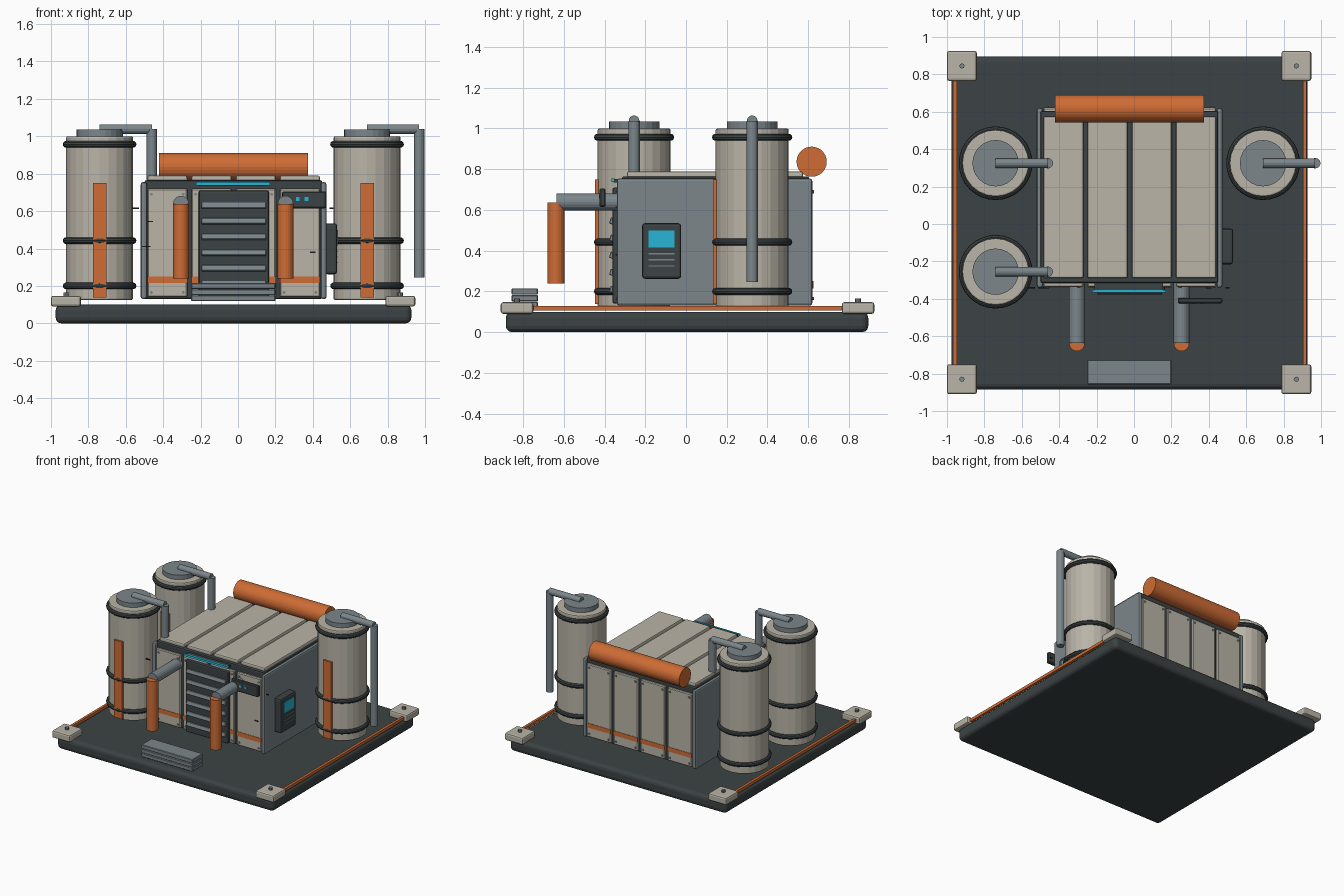
import bpy, bmesh
from mathutils import Vector, Matrix

if "Cube" in bpy.data.objects:
    bpy.data.objects.remove(bpy.data.objects["Cube"])


def material(name, rgb):
    m = bpy.data.materials.new(name)
    m.diffuse_color = (*rgb, 1)
    m.use_nodes = True
    m.node_tree.nodes["Principled BSDF"].inputs["Base Color"].default_value = m.diffuse_color
    return m


BEIGE = material("beige", (0.49, 0.46, 0.39))
DARK = material("dark", (0.045, 0.055, 0.058))
STEEL = material("steel", (0.20, 0.24, 0.26))
ORANGE = material("orange", (0.62, 0.15, 0.035))
CYAN = material("cyan", (0.02, 0.47, 0.68))
BLACK = material("black", (0.012, 0.014, 0.016))


def finish(name, bm, mat):
    me = bpy.data.meshes.new(name)
    bm.to_mesh(me)
    bm.free()
    me.materials.append(mat)
    ob = bpy.data.objects.new(name, me)
    bpy.context.collection.objects.link(ob)
    return ob


def box(name, x, y, z, mat, bevel=0.0, segs=2, tilt=0.0):
    """Box from (min, max) ranges, optionally tilted about x."""
    lo, hi = Vector((x[0], y[0], z[0])), Vector((x[1], y[1], z[1]))
    bm = bmesh.new()
    bmesh.ops.create_cube(bm, size=1)
    bmesh.ops.scale(bm, vec=hi - lo, verts=bm.verts)
    if bevel:
        bmesh.ops.bevel(bm, geom=bm.edges[:], offset=bevel, segments=segs,
                        profile=0.5, affect='EDGES')
    bmesh.ops.rotate(bm, matrix=Matrix.Rotation(tilt, 3, 'X'), verts=bm.verts)
    ob = finish(name, bm, mat)
    ob.location = (lo + hi) / 2
    return ob


def rod(name, a, b, r, mat, sides=24, bevel=0.0):
    """Cylinder between two points."""
    a, b = Vector(a), Vector(b)
    bm = bmesh.new()
    bmesh.ops.create_cone(bm, cap_ends=True, segments=sides, radius1=r, radius2=r,
                          depth=(b - a).length)
    if bevel:
        rim = [e for e in bm.edges if abs(e.verts[0].co.z - e.verts[1].co.z) < 1e-5]
        bmesh.ops.bevel(bm, geom=rim, offset=bevel, segments=2, profile=0.5, affect='EDGES')
    rot = Vector((0, 0, 1)).rotation_difference((b - a).normalized()).to_matrix()
    bmesh.ops.rotate(bm, matrix=rot, verts=bm.verts)
    ob = finish(name, bm, mat)
    ob.location = (a + b) / 2
    return ob


def ring(name, loc, major, minor, mat):
    bpy.ops.mesh.primitive_torus_add(location=loc, major_radius=major, minor_radius=minor,
                                     major_segments=32, minor_segments=10)
    ob = bpy.context.object
    ob.name = name
    ob.data.materials.append(mat)
    bpy.ops.object.shade_smooth_by_angle()


# base slab, side rails and corner pads
box("base_slab", (-0.975, 0.927), (-0.885, 0.895), (0, 0.1), DARK, 0.03, 3)
for side, x in (("left", -0.957), ("right", 0.913)):
    box(f"rail_{side}", (x - 0.01, x + 0.01), (-0.85, 0.86), (0.105, 0.128), ORANGE)
for i, cx in enumerate((-0.92, 0.868)):
    for j, cy in enumerate((-0.83, 0.845)):
        box(f"corner_pad_{i}{j}", (cx - 0.08, cx + 0.08), (cy - 0.08, cy + 0.08),
            (0.09, 0.147), BEIGE, 0.012)
        rod(f"pad_bolt_{i}{j}", (cx, cy, 0.14), (cx, cy, 0.165), 0.014, STEEL, 8)

# front step stack
for i in range(3):
    z = 0.118 + i * 0.033
    box(f"step_{i}", (-0.25, 0.2), (-0.857, -0.727), (z, z + 0.031), STEEL, 0.004, 1)

# housing core and side walls
box("housing_core", (-0.5, 0.45), (-0.315, 0.605), (0.13, 0.765), DARK, 0.01)
for side, x in (("left", (-0.52, -0.487)), ("right", (0.442, 0.473))):
    box(f"side_wall_{side}", x, (-0.34, 0.62), (0.13, 0.755), STEEL, 0.012)

# panels on roof, front and back, with stripe and bolts
for i in range(4):
    cx = -0.378 + i * 0.2365
    px = (cx - 0.107, cx + 0.107)
    box(f"roof_panel_{i}", px, (-0.29, 0.575), (0.755, 0.79), BEIGE, 0.01)
    for face, y, s in (("front", -0.325, -1), ("back", 0.61, 1)):
        box(f"{face}_panel_{i}", px, (y - 0.012, y + 0.012), (0.14, 0.72), BEIGE, 0.006, 1)
        box(f"{face}_stripe_{i}", px, (y + s * 0.012 - 0.003, y + s * 0.012 + 0.003),
            (0.215, 0.25), ORANGE)
        for bx in (cx - 0.085, cx + 0.085):
            for bz in (0.165, 0.69):
                rod(f"{face}_panel_bolt", (bx, y, bz), (bx, y + s * 0.018, bz), 0.008, STEEL, 8)

# front louvre with light strip above
box("louvre_frame", (-0.21, 0.165), (-0.362, -0.315), (0.14, 0.71), DARK, 0.01)
for i in range(6):
    z = 0.63 - i * 0.084
    box(f"louvre_slat_{i}", (-0.195, 0.15), (-0.374, -0.355), (z - 0.016, z + 0.016),
        STEEL, 0.003, 1, -0.3)
box("light_strip", (-0.225, 0.17), (-0.365, -0.352), (0.738, 0.755), CYAN)
box("light_strip_bracket", (-0.21, 0.155), (-0.355, -0.31), (0.735, 0.752), DARK)

# small control panel at front right
box("front_control_plate", (0.235, 0.472), (-0.424, -0.395), (0.615, 0.705), DARK, 0.006, 1)
for i, x in enumerate((0.32, 0.366)):
    box(f"status_light_{i}", (x - 0.01, x + 0.01), (-0.428, -0.42), (0.655, 0.675), CYAN)

# side terminal with screen and vents
box("side_terminal", (0.465, 0.53), (-0.216, -0.024), (0.262, 0.535), DARK, 0.014)
box("terminal_screen", (0.525, 0.534), (-0.183, -0.057), (0.415, 0.5), CYAN)
for i in range(3):
    z = 0.385 - i * 0.03
    box(f"terminal_line_{i}", (0.525, 0.533), (-0.183, -0.057), (z - 0.003, z + 0.003), STEEL)

# front drain pipes
for i, x in enumerate((-0.305, 0.254)):
    rod(f"drain_horizontal_{i}", (x, -0.635, 0.64), (x, -0.3, 0.64), 0.042, STEEL, 20)
    rod(f"drain_downpipe_{i}", (x, -0.638, 0.24), (x, -0.638, 0.637), 0.042, ORANGE, 20)

# roll across the rear roof edge
rod("rear_roll", (-0.423, 0.617, 0.837), (0.373, 0.617, 0.837), 0.074, ORANGE, 28)

# tanks with bands, stripe, cap and pipe
for i, (x, y) in enumerate(((-0.74, 0.325), (-0.74, -0.255), (0.69, 0.325))):
    rod(f"tank_{i}", (x, y, 0.125), (x, y, 1.0), 0.179, BEIGE, 24, 0.008)
    rod(f"tank_cap_{i}", (x, y, 0.99), (x, y, 1.035), 0.124, STEEL, 24)
    for z in (0.2, 0.442, 0.957):
        ring(f"tank_band_{i}", (x, y, z), 0.179, 0.018, BLACK if z == 0 else DARK)
    box(f"tank_stripe_{i}", (x - 0.036, x + 0.036), (y - 0.192, y - 0.168), (0.137, 0.75), ORANGE)
    rod(f"tank_pipe_{i}", (x, y, 1.038), (x + 0.279, y, 1.038), 0.026, STEEL, 16)
    rod(f"tank_downpipe_{i}", (x + 0.279, y, 0.245), (x + 0.279, y, 1.038), 0.028, STEEL, 16)

# scuff marks on the front panels
for i, (x, z, w) in enumerate(((-0.55, 0.615, 0.04), (-0.47, 0.545, 0.03), (-0.49, 0.41, 0.045),
                               (0.4, 0.38, 0.03), (0.5, 0.615, 0.02))):
    box(f"scuff_{i}", (x - w / 2, x + w / 2), (-0.345, -0.338), (z - 0.003, z + 0.003), BLACK)
